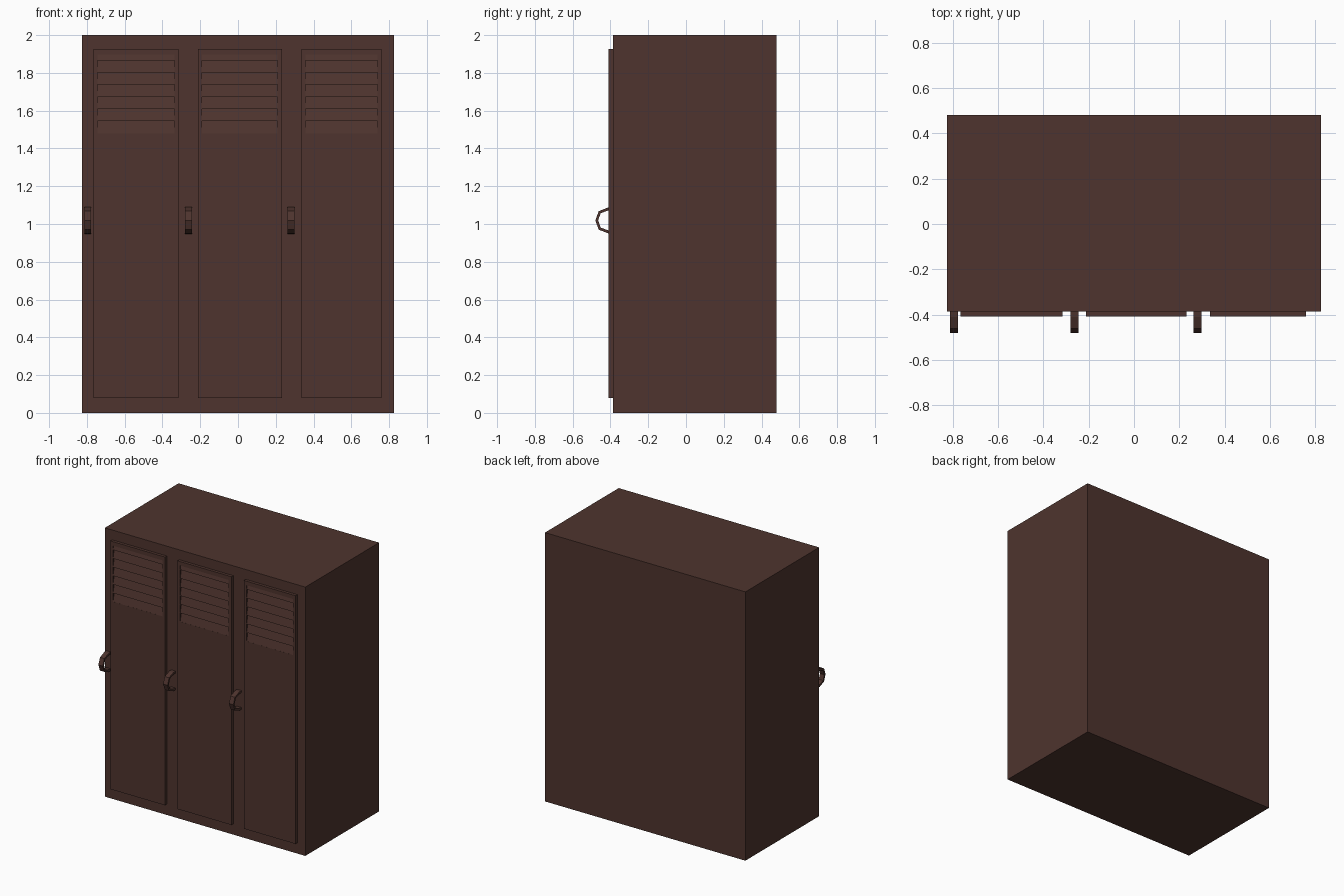
import bpy, bmesh
from mathutils import Vector

if "Cube" in bpy.data.objects:
    bpy.data.objects.remove(bpy.data.objects["Cube"])

brown = bpy.data.materials.new("dark brown metal")
brown.diffuse_color = (0.0762, 0.0343, 0.0273, 1)
brown.use_nodes = True
brown.node_tree.nodes["Principled BSDF"].inputs["Base Color"].default_value = brown.diffuse_color


def prism(name, pts, x0, x1):
    """Extrude a closed (y, z) profile along x."""
    bm = bmesh.new()
    face = bm.faces.new([bm.verts.new((x0, y, z)) for y, z in pts])
    ext = bmesh.ops.extrude_face_region(bm, geom=[face])
    moved = [v for v in ext["geom"] if isinstance(v, bmesh.types.BMVert)]
    bmesh.ops.translate(bm, verts=moved, vec=Vector((x1 - x0, 0, 0)))
    bmesh.ops.recalc_face_normals(bm, faces=bm.faces)
    me = bpy.data.meshes.new(name)
    bm.to_mesh(me)
    bm.free()
    me.materials.append(brown)
    ob = bpy.data.objects.new(name, me)
    bpy.context.collection.objects.link(ob)
    return ob


def box(name, x0, x1, y0, y1, z0, z1):
    return prism(name, [(y0, z0), (y1, z0), (y1, z1), (y0, z1)], x0, x1)


BODY_Y, DOOR_Y = -0.387, -0.409

# cabinet body
box("cabinet_body", -0.825, 0.825, BODY_Y, 0.48, 0, 2)

# saw-tooth louver profile: each slat slopes from a deep top to a flush bottom
flush, deep, step = DOOR_Y + 0.0006, DOOR_Y + 0.016, 0.0643
louver = [(DOOR_Y - 0.05, 1.897), (DOOR_Y + 0.008, 1.897)]
for i in range(7):
    z = 1.866 - i * step
    louver.append((flush, z))
    if i < 6:
        louver.append((deep, z))
louver.append((DOOR_Y - 0.05, louver[-1][1]))

# side outline of a pull handle: outer arc, then inner arc back
outer = [(BODY_Y + 0.003, 1.09), (-0.411, 1.088), (-0.462, 1.068), (-0.48, 1.019),
         (-0.462, 0.97), (-0.411, 0.95), (BODY_Y + 0.003, 0.948)]
inner = [(BODY_Y + 0.003, 0.964), (-0.411, 0.966), (-0.452, 0.981), (-0.465, 1.019),
         (-0.452, 1.057), (-0.411, 1.072), (BODY_Y + 0.003, 1.074)]

doors = [(-0.765, -0.315, -0.795), (-0.212, 0.232, -0.262), (0.335, 0.76, 0.28)]
for n, (x0, x1, hx) in enumerate(doors, 1):
    # door panel with louvers cut in
    door = box(f"door_{n}", x0, x1, DOOR_Y, BODY_Y + 0.003, 0.08, 1.927)
    cutter = prism("louver_cutter", louver, x0 + 0.022, x1 - 0.022)
    cutter.hide_render = True
    mod = door.modifiers.new("louvers", "BOOLEAN")
    mod.operation, mod.solver, mod.object = "DIFFERENCE", "EXACT", cutter
    bpy.context.view_layer.objects.active = door
    bpy.ops.object.modifier_apply(modifier=mod.name)
    bpy.data.objects.remove(cutter)
    # handle
    prism(f"handle_{n}", outer + inner, hx - 0.018, hx + 0.018)
